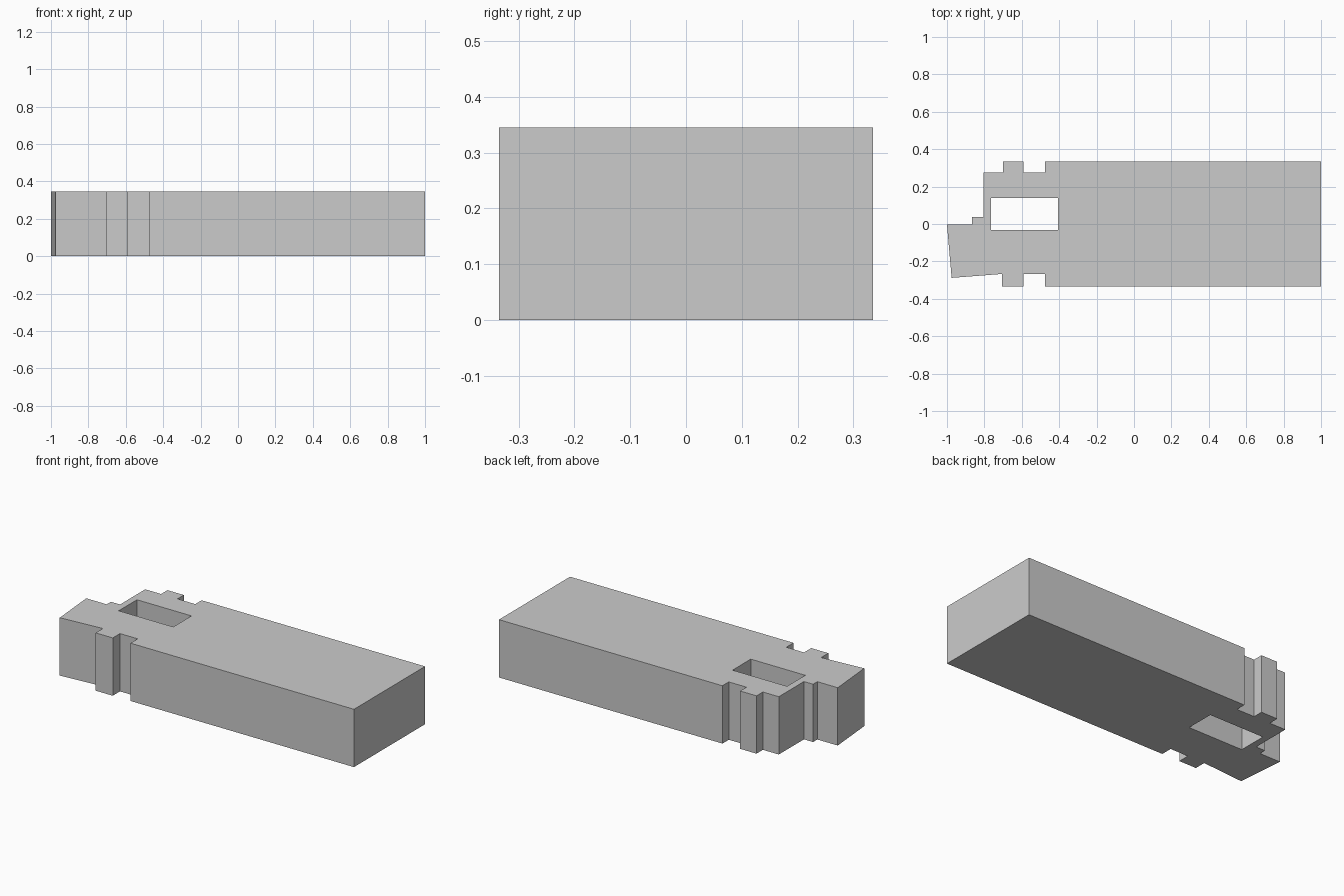
import bpy, bmesh

if "Cube" in bpy.data.objects:
    bpy.data.objects.remove(bpy.data.objects["Cube"])

HEIGHT = 0.345


def prism(name, outline, z0, z1):
    """Extrude a counter-clockwise xy outline from z0 to z1."""
    bm = bmesh.new()
    base = bm.faces.new([bm.verts.new((x, y, z0)) for x, y in outline])
    ext = bmesh.ops.extrude_face_region(bm, geom=[base], use_keep_orig=True)
    top = [v for v in ext["geom"] if isinstance(v, bmesh.types.BMVert)]
    bmesh.ops.translate(bm, verts=top, vec=(0, 0, z1 - z0))
    bmesh.ops.recalc_face_normals(bm, faces=bm.faces)
    mesh = bpy.data.meshes.new(name)
    bm.to_mesh(mesh)
    bm.free()
    obj = bpy.data.objects.new(name, mesh)
    bpy.context.collection.objects.link(obj)
    return obj


# Block with notched sides and a stepped, slightly skewed end
outline = [
    (1, -0.335), (1, 0.335),
    (-0.475, 0.335), (-0.475, 0.275), (-0.592, 0.275), (-0.592, 0.335),
    (-0.70, 0.335), (-0.70, 0.275), (-0.805, 0.275), (-0.805, 0.038),
    (-0.865, 0.038), (-0.865, -0.002), (-1, -0.002), (-0.975, -0.288),
    (-0.705, -0.267), (-0.705, -0.335), (-0.592, -0.335), (-0.592, -0.267),
    (-0.475, -0.267), (-0.475, -0.335),
]
block = prism("notched_block", outline, 0, HEIGHT)

# Rectangular shaft through the block
slot = [(-0.765, -0.032), (-0.405, -0.032), (-0.405, 0.14), (-0.765, 0.14)]
cutter = prism("shaft_cutter", slot, -0.1, HEIGHT + 0.1)
cutter.hide_render = True
cutter.display_type = 'WIRE'

cut = block.modifiers.new("shaft", 'BOOLEAN')
cut.operation = 'DIFFERENCE'
cut.solver = 'EXACT'
cut.object = cutter
